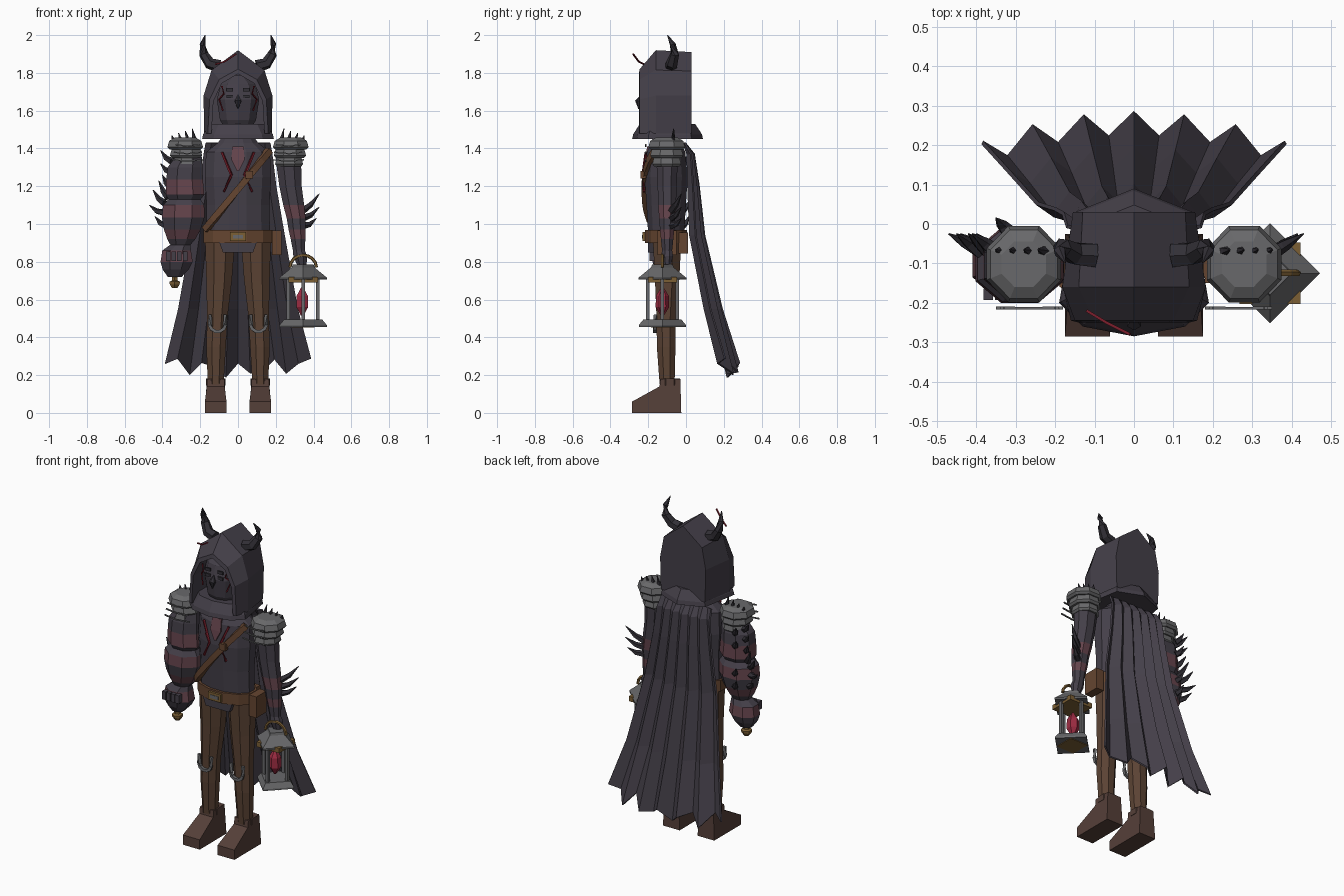
import bpy, bmesh, math
from mathutils import Vector

cube = bpy.data.objects.get("Cube")
if cube:
    bpy.data.objects.remove(cube, do_unlink=True)


def material(name, r, g, b):
    m = bpy.data.materials.new(name)
    m.use_nodes = True
    m.diffuse_color = (r, g, b, 1)
    m.node_tree.nodes["Principled BSDF"].inputs["Base Color"].default_value = (r, g, b, 1)
    return m


CLOTH = material("dusky purple cloth", .058, .05, .066)
DARK = material("dark horn", .032, .029, .037)
LEG = material("brown trousers", .105, .056, .034)
BOOT = material("boot brown", .09, .05, .04)
BELT = material("belt leather", .13, .06, .03)
PINK = material("dusty pink", .13, .058, .073)
GOLD = material("old gold", .2, .115, .035)
STEEL = material("grey steel", .14, .14, .145)
RUBY = material("ruby crystal", .34, .025, .055)
RED = material("blood red", .18, .012, .022)


def finish(name, bm, mats):
    bmesh.ops.recalc_face_normals(bm, faces=bm.faces)
    me = bpy.data.meshes.new(name)
    bm.to_mesh(me)
    bm.free()
    for m in mats:
        me.materials.append(m)
    ob = bpy.data.objects.new(name, me)
    bpy.context.collection.objects.link(ob)
    return ob


def loft(name, rings, mats, bands=None, closed=True, caps=True):
    """Skin a row of point rings; bands gives the material of each segment."""
    bm = bmesh.new()
    vs = [[bm.verts.new(p) for p in r] for r in rings]
    n = len(vs[0])
    for k, (a, b) in enumerate(zip(vs, vs[1:])):
        for i in range(n if closed else n - 1):
            j = (i + 1) % n
            f = bm.faces.new((a[i], a[j], b[j], b[i]))
            f.material_index = bands[k] if bands else 0
    if caps:
        bm.faces.new(vs[0])
        bm.faces.new(vs[-1])
    return finish(name, bm, mats)


def oval(x, y, z, rx, ry, n=8, turn=.5):
    angles = [(i + turn) * math.tau / n for i in range(n)]
    return [(x + rx * math.cos(a), y + ry * math.sin(a), z) for a in angles]


def tube(name, path, radii, mat, n=5):
    pts = [Vector(p) for p in path]
    rings = []
    for i, p in enumerate(pts):
        d = pts[min(i + 1, len(pts) - 1)] - pts[max(i - 1, 0)]
        q = d.to_track_quat('Z', 'Y')
        r = radii[i] if isinstance(radii, (list, tuple)) else radii
        rings.append([p + q @ Vector(v) for v in oval(0, 0, 0, r, r, n)])
    return loft(name, rings, [mat])


def box(name, c, size, mat):
    x, y, z = c
    rx, ry = size[0] * .7071, size[1] * .7071
    return loft(name, [oval(x, y, z + k * size[2] / 2, rx, ry, 4) for k in (-1, 1)], [mat])


def spike(name, base, tip, r, mat=DARK):
    mid = Vector(base).lerp(Vector(tip), .5) - Vector((0, 0, .012))
    return tube(name, [base, mid, tip], [r, r * .75, .002], mat)


def arch(half, y):
    return [(-x, y, z) for x, z in reversed(half[1:])] + [(x, y, z) for x, z in half]


# Hood with a recessed opening, and the flared collar below it
rear = [(0, 1.91), (.13, 1.81), (.155, 1.68), (.15, 1.48)]
crown = [(0, 1.92), (.14, 1.815), (.182, 1.68), (.18, 1.48)]
rim = [(0, 1.82), (.1, 1.765), (.15, 1.66), (.16, 1.48)]
inner = [(0, 1.795), (.085, 1.745), (.13, 1.65), (.14, 1.48)]
loft("hood", [arch(rear, .03), arch(crown, -.16), arch(rim, -.245), arch(inner, -.25),
              arch(inner, -.08)], [CLOTH], closed=False)
collar = [(0, -.285), (.13, -.26), (.19, -.2), (.15, .03), (0, .09)]
outline = collar + [(-x, y) for x, y in collar[-2:0:-1]]
loft("hood_collar", [[(x * k, -.1 + (y + .1) * k, z) for x, y in outline]
                     for z, k in ((1.45, 1), (1.475, .97), (1.53, .78))], [CLOTH])

# Masked head
loft("head", [oval(0, -.14, z, r, r * .85, 10) for z, r in
              ((1.5, .07), (1.55, .1), (1.66, .118), (1.74, .095), (1.785, .04))], [CLOTH])
tube("nose", [(0, -.25, 1.61), (0, -.25, 1.65), (0, -.235, 1.685)], [.003, .02, .003], DARK, 6)
for s, side in ((1, "left"), (-1, "right")):
    for z in (1.675, 1.71):
        box(side + "_eye", (s * .043, -.232, z), (.035, .009, .018), DARK)
    tube(side + "_face_scar", [(s * .085, -.222, 1.73), (s * .075, -.232, 1.69), (s * .1, -.21, 1.66),
                               (s * .08, -.226, 1.6)], .005, RED, 4)
    tube(side + "_horn", [(s * .1, -.08, 1.835), (s * .15, -.075, 1.85), (s * .182, -.06, 1.9),
                          (s * .188, -.07, 1.95), (s * .174, -.098, 2)],
         [.034, .031, .025, .016, .002], DARK, 6)
tube("loose_strand", [(-.12, -.22, 1.845), (-.07, -.25, 1.86), (-.01, -.28, 1.9)], .005, RED, 4)

# Torso, shirt opening and chest lacing
loft("torso", [oval(0, -.105, z, rx, ry, 12) for z, rx, ry in
               ((.85, .07, .07), (.9, .165, .09), (.97, .175, .1), (1.1, .172, .108), (1.25, .182, .118),
                (1.38, .175, .105), (1.43, .11, .08), (1.48, .075, .065))], [CLOTH])
loft("shirt_opening", [[(-w, y, z), (w, y, z), (w, y + .03, z), (-w, y + .03, z)] for w, y, z in
                       ((.005, -.226, 1.28), (.035, -.22, 1.34), (.03, -.205, 1.41))], [PINK])
for s in (1, -1):
    tube("chest_lacing", [(s * .085, -.212, 1.38), (s * .035, -.228, 1.26), (s * .075, -.222, 1.17)],
         .008, RED, 4)
    tube("chest_lacing_branch", [(s * .035, -.228, 1.26), (s * .06, -.226, 1.31)], .006, RED, 4)
strap = []
for i in range(9):
    x = .165 - i * .042
    strap.append((x, -.1 - .118 * math.sqrt(max(0, 1 - (x / .19) ** 2)), 1.39 - i * .0525))
tube("chest_strap", strap, .024, BELT, 4)
box("strap_buckle", (.06, -.226, 1.26), (.04, .03, .04), BELT)

# Belt, buckle and pouches
loft("belt", [oval(0, -.105, z, .188, .115, 12) for z in (.9, .968)], [BELT])
box("belt_buckle", (0, -.222, .933), (.085, .016, .048), GOLD)
box("buckle_inset", (0, -.227, .933), (.055, .012, .02), STEEL)
box("left_pouch", (.205, -.1, .9), (.05, .1, .13), BELT)
box("rear_pouch", (.1, -.015, .9), (.09, .05, .11), BELT)
loft("tunic_flap", [[(-w, -.2, z), (w, -.2, z), (w, -.14, z), (-w, -.14, z)]
                    for w, z in ((.08, .85), (.1, .905))], [CLOTH])

# Legs, knee guards and boots
for s, side in ((1, "left"), (-1, "right")):
    loft(side + "_leg", [oval(s * x, y, z, r, r * .95) for z, x, y, r in
                         ((.15, .118, -.1, .045), (.35, .116, -.105, .056), (.5, .11, -.105, .058),
                          (.7, .1, -.1, .073), (.92, .095, -.1, .086))], [LEG])
    arc = [(s * .108 + .04 * math.cos(a), -.165, .465 + .035 * math.sin(a))
           for a in [math.pi * (1 + k / 5) for k in range(6)]]
    arc = [(arc[0][0], -.162, .52)] + arc + [(arc[-1][0], -.162, .52)]
    tube(side + "_knee_guard", arc, .012, STEEL, 4)
    boot = [(-.285, 0), (-.285, .06), (-.14, .14), (-.135, .18), (-.03, .18), (-.025, 0)]
    loft(side + "_boot", [[(s * (.118 + k * (.057 if z < .1 else .047)), y, z) for y, z in boot]
                          for k in (-1, 1)], [BOOT])
    loft(side + "_boot_cuff", [oval(s * .118, -.085, z, .056, .058) for z in (.145, .182)], [BOOT])

# Swollen right arm with striped bands
swollen = ((1.39, -.25, .06), (1.3, -.28, .1), (1.235, -.283, .105), (1.155, -.28, .11), (1.13, -.283, .092),
           (1.1, -.288, .118), (1.035, -.29, .122), (.97, -.295, .105), (.92, -.3, .08), (.89, -.305, .058),
           (.86, -.325, .082), (.8, -.325, .092), (.76, -.33, .075), (.72, -.335, .04))
loft("right_arm", [oval(x, -.105, z, r, r * .85) for z, x, r in swollen], [CLOTH, PINK],
     bands=[0, 0, 1, 0, 0, 1, 0, 1, 0, 0, 1, 0, 0])
for i in range(4):
    box("right_knuckle", (-.37 + i * .03, -.178, .83), (.024, .03, .05), CLOTH)
tube("dagger_pommel", [(-.335, -.11, z) for z in (.73, .7, .695, .68, .66)],
     [.018, .018, .032, .03, .016], GOLD, 6)
for x, z, dx, dz in ((-.35, 1.33, .06, .06), (-.35, 1.27, .06, .05), (-.36, 1.2, .04, .06),
                     (-.39, 1.11, .06, .07), (-.39, 1.06, .08, .04), (-.38, .99, .06, .05),
                     (-.37, 1.14, .05, .09)):
    spike("right_arm_spike", (x, -.07, z), (x - dx, -.025, z + dz), .02)
for z in (1.32, 1.24, 1.07, .99):
    spike("rear_arm_spike", (-.32, -.02, z), (-.35, .015, z + .05), .02)

# Slim left arm and hand
slim = ((1.39, .25, .06), (1.3, .27, .07), (1.2, .278, .064), (1.1, .295, .06), (1.03, .308, .054),
        (.97, .312, .048), (.92, .318, .042), (.86, .322, .034), (.83, .33, .04), (.78, .338, .026))
loft("left_arm", [oval(x, -.1, z, r, r * .85) for z, x, r in slim], [CLOTH, PINK],
     bands=[0, 0, 0, 1, 0, 1, 0, 0, 0])
for z, dx, dz in ((1.07, .09, .09), (1.03, .09, .06), (.99, .075, .04)):
    spike("left_arm_spike", (.34, -.08, z), (.34 + dx, -.025, z + dz), .02)

# Layered shoulder guards with spikes and rods
for s, side in ((1, "left"), (-1, "right")):
    for z, r in ((1.305, .08), (1.35, .092), (1.395, .102)):
        loft(side + "_shoulder_plate", [oval(s * (.275 + (z - 1.35) * .1), -.102, z + h, r * k, r * k * 1.03)
                                        for h, k in ((0, .88), (.012, 1), (.045, .9), (.062, .6))], [STEEL])
    for i in range(4):
        x = .225 + i * .036
        spike(side + "_shoulder_spike", (s * x, -.07, 1.44), (s * (x + .018), -.065, 1.505 - i * .012), .014)
    for i, z in enumerate((1.34, 1.38, 1.42)):
        tube(side + "_shoulder_rod", [(s * (.18 + i * .01), -.213, z), (s * .27, -.214, z - .008),
                                      (s * (.35 - i * .01), -.213, z)], .005, STEEL, 4)

# Pleated cape with a ragged hem
profile = ((1.43, -.01, .17, .004), (1.37, .03, .18, .012), (1.2, .05, .2, .018), (.94, .075, .245, .022),
           (.55, .165, .315, .025), (.22, .252, .385, .03))
rows = []
for k, (z, y, w, p) in enumerate(profile):
    row = []
    for i in range(13):
        u = (i - 6) / 6
        hem = (.045 * math.sin(i * 2.3) + .04 * abs(u)) if k == len(profile) - 1 else 0
        row.append((u * w, y + (p if i % 2 == 0 else -p) - .075 * k / 5 * u * u, z + hem))
    rows.append(row)
cape = loft("cape", rows, [CLOTH], closed=False, caps=False)
thick = cape.modifiers.new("thickness", 'SOLIDIFY')
thick.thickness, thick.offset = .01, 0

# Lantern
LX, LY = .345, -.125
loft("lantern_roof", [oval(LX, LY, z, r, r, 4, 0) for z, r in
                      ((.705, .127), (.715, .127), (.77, .06), (.785, .055))], [STEEL])
box("lantern_upper_frame", (LX, LY, .705), (.155, .155, .03), GOLD)
loft("lantern_base", [oval(LX, LY, z, r, r, 4, 0) for z, r in ((.455, .125), (.465, .125), (.495, .1))], [STEEL])
box("lantern_floor", (LX, LY, .458), (.12, .12, .014), GOLD)
for dx, dy in ((1, 0), (-1, 0), (0, 1), (0, -1)):
    box("lantern_post", (LX + dx * .078, LY + dy * .078, .595), (.018, .018, .22), STEEL)
tube("lantern_crystal", [(LX - .005, LY, z) for z in (.515, .56, .62, .665)], [.008, .036, .034, .006], RUBY, 6)
tube("lantern_handle", [(LX + .07 * math.cos(a), LY, .77 + .065 * math.sin(a))
                        for a in [math.pi * k / 8 for k in range(9)]], .009, GOLD, 5)
